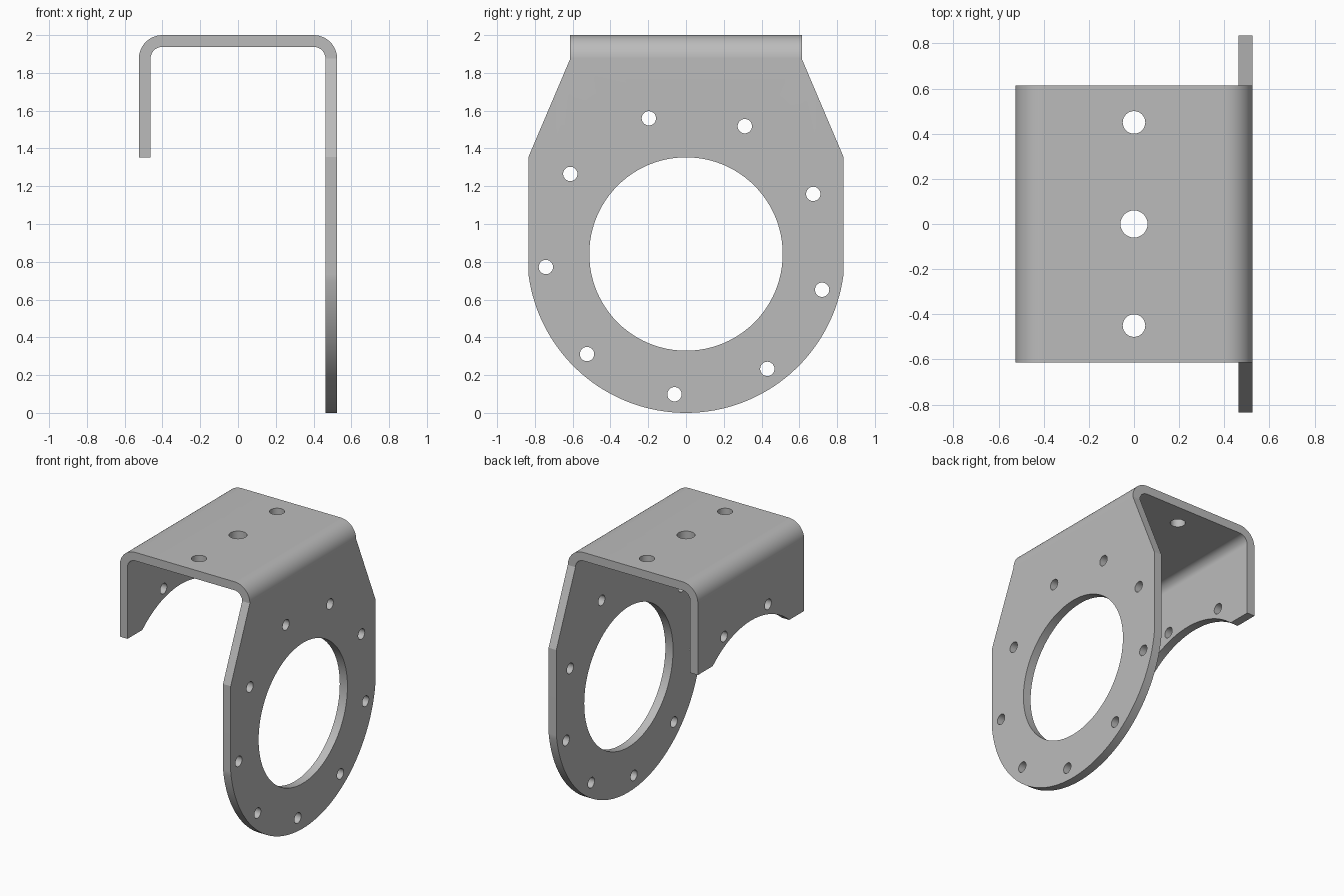
import bpy, bmesh
from math import sin, cos, pi, radians, acos
from mathutils import Vector, Matrix

if "Cube" in bpy.data.objects:
    bpy.data.objects.remove(bpy.data.objects["Cube"], do_unlink=True)

HALF_X, THICK, BEND = 0.525, 0.062, 0.125   # outer half width, sheet, outer bend radius
TOP_HALF, PLATE_HALF = 0.613, 0.834         # half depths of the top and the round plate
RING_Z, RING_R = 0.841, 0.841               # centre and radius of the round plate
BEND_Z, LIP_Z = 2 - BEND, 1.352

steel = bpy.data.materials.new("plain grey metal")
steel.use_nodes = True
grey = (0.5, 0.5, 0.5, 1)
steel.diffuse_color = grey
steel.node_tree.nodes["Principled BSDF"].inputs["Base Color"].default_value = grey


def arc(cx, cy, r, a0, a1, n):
    return [(cx + r * cos(a0 + (a1 - a0) * i / n), cy + r * sin(a0 + (a1 - a0) * i / n))
            for i in range(n + 1)]


def prism(bm, start, end, skip):
    """Solid between two matching outlines, leaving out side number skip."""
    a = [bm.verts.new(p) for p in start]
    b = [bm.verts.new(p) for p in end]
    bm.faces.new(a)
    bm.faces.new(b[::-1])
    for i in range(len(a)):
        if i != skip:
            j = (i + 1) % len(a)
            bm.faces.new((a[i], b[i], b[j], a[j]))


def finish(name, bm):
    bmesh.ops.recalc_face_normals(bm, faces=bm.faces)
    mesh = bpy.data.meshes.new(name)
    bm.to_mesh(mesh)
    bm.free()
    mesh.materials.append(steel)
    obj = bpy.data.objects.new(name, mesh)
    bpy.context.collection.objects.link(obj)
    return obj


# Folded sheet: short flange, top and both bends
bm = bmesh.new()
cx, inner = HALF_X - BEND, BEND - THICK
outside = [(-HALF_X, LIP_Z)] + arc(-cx, BEND_Z, BEND, pi, pi / 2, 12) + arc(cx, BEND_Z, BEND, pi / 2, 0, 12)
inside = arc(cx, BEND_Z, inner, 0, pi / 2, 12) + arc(-cx, BEND_Z, inner, pi / 2, pi, 12)
inside.append((-HALF_X + THICK, LIP_Z))
fold = outside + inside
prism(bm, [(x, -TOP_HALF, z) for x, z in fold], [(x, TOP_HALF, z) for x, z in fold], len(outside) - 1)

# Long round-ended plate, continuing from the open end of the fold
a = acos(PLATE_HALF / RING_R)
plate = [(TOP_HALF, BEND_Z), (-TOP_HALF, BEND_Z), (-PLATE_HALF, 1.355)]
plate += arc(0, RING_Z, RING_R, pi + a, 2 * pi - a, 64) + [(PLATE_HALF, 1.355)]
prism(bm, [(HALF_X, y, z) for y, z in plate], [(HALF_X - THICK, y, z) for y, z in plate], 0)
bmesh.ops.remove_doubles(bm, verts=bm.verts, dist=0.0005)
bracket = finish("bracket", bm)

# Cutters for every opening
bm = bmesh.new()
along_x = Matrix.Rotation(pi / 2, 4, 'Y')


def drill(centre, r, depth, turn=Matrix(), n=32):
    bmesh.ops.create_cone(bm, cap_ends=True, segments=n, radius1=r, radius2=r, depth=depth,
                          matrix=Matrix.Translation(Vector(centre)) @ turn)


drill((HALF_X, 0, RING_Z), 0.512, 0.4, along_x, 96)      # main bore
drill((-HALF_X, 0, RING_Z), 0.675, 0.4, along_x, 128)    # arched relief in the flange
for i in range(9):                                       # ring of bolt holes
    t = radians(25.3 + 40 * i)
    drill((0, 0.745 * cos(t), RING_Z + 0.745 * sin(t)), 0.038, 1.4, along_x)
for y, r in ((-0.45, 0.05), (0, 0.06), (0.45, 0.05)):    # holes in the top
    drill((0, y, 2), r, 0.3)
cutter = finish("hole_cutter", bm)
cutter.hide_render = True

mod = bracket.modifiers.new("openings", 'BOOLEAN')
mod.operation, mod.solver, mod.object = 'DIFFERENCE', 'EXACT', cutter
bpy.ops.object.select_all(action='DESELECT')
bpy.context.view_layer.objects.active = bracket
bracket.select_set(True)
bpy.ops.object.modifier_apply(modifier=mod.name)
bpy.data.objects.remove(cutter, do_unlink=True)

# Smooth bends and bores, flat sheet faces
bpy.ops.object.shade_smooth_by_angle(angle=radians(20))
weighted = bracket.modifiers.new("flat faces", 'WEIGHTED_NORMAL')
weighted.keep_sharp = True
